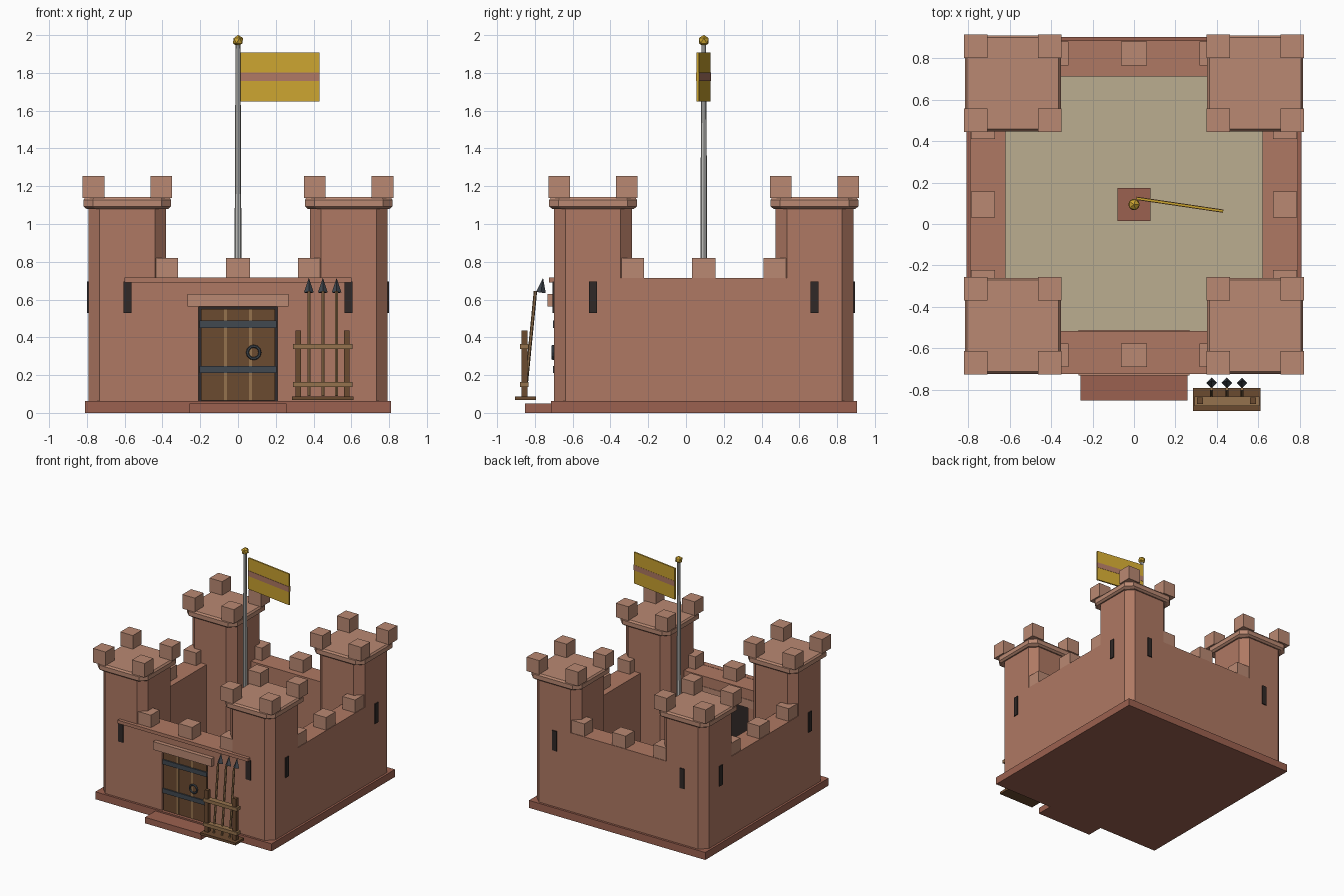
import bpy, bmesh, math
from mathutils import Vector

if "Cube" in bpy.data.objects:
    bpy.data.objects.remove(bpy.data.objects["Cube"])

CY = 0.094      # courtyard centre in y
T = 0.586       # tower offset from centre
H = 0.206       # tower half width
OUT = T + H     # outer wall face


def mat(name, r, g, b):
    m = bpy.data.materials.new(name)
    m.diffuse_color = (r, g, b, 1)
    m.use_nodes = True
    m.node_tree.nodes["Principled BSDF"].inputs["Base Color"].default_value = m.diffuse_color
    return m


WALL = mat("terracotta", .43, .19, .125)
CAP = mat("light_terracotta", .49, .25, .17)
BASE = mat("dark_terracotta", .33, .12, .08)
SAND = mat("sand", .50, .42, .28)
WOOD = mat("dark_wood", .147, .069, .03)
TRIM = mat("light_wood", .30, .17, .075)
IRON = mat("iron", .053, .065, .08)
DARK = mat("shadow", .03, .022, .02)
GOLD = mat("gold", .60, .37, .03)
STEEL = mat("pole_grey", .52, .52, .50)


def finish(name, bm, m):
    bmesh.ops.recalc_face_normals(bm, faces=bm.faces)
    me = bpy.data.meshes.new(name)
    bm.to_mesh(me)
    bm.free()
    me.materials.append(m)
    ob = bpy.data.objects.new(name, me)
    bpy.context.collection.objects.link(ob)
    return ob


def box(name, x0, x1, y0, y1, z0, z1, m):
    bm = bmesh.new()
    bmesh.ops.create_cube(bm, size=1)
    for v in bm.verts:
        v.co = ((x0 + x1) / 2 + v.co.x * (x1 - x0),
                (y0 + y1) / 2 + v.co.y * (y1 - y0),
                (z0 + z1) / 2 + v.co.z * (z1 - z0))
    return finish(name, bm, m)


def block(name, x, y, z0, z1, sx, sy, m):
    return box(name, x - sx / 2, x + sx / 2, y - sy / 2, y + sy / 2, z0, z1, m)


def chamfered_stack(name, x, y, rings, m):
    """Loft of chamfered squares; rings are (half width, chamfer, z)."""
    bm = bmesh.new()
    loops = []
    for h, c, z in rings:
        k = h - c
        pts = [(h, -k), (h, k), (k, h), (-k, h), (-h, k), (-h, -k), (-k, -h), (k, -h)]
        loops.append([bm.verts.new((x + a, y + b, z)) for a, b in pts])
    for lo, hi in zip(loops, loops[1:]):
        for i in range(8):
            j = (i + 1) % 8
            bm.faces.new((lo[i], lo[j], hi[j], hi[i]))
    bm.faces.new(loops[0])
    bm.faces.new(loops[-1])
    return finish(name, bm, m)


def rod(name, p, q, r0, r1, sides, m):
    p, q = Vector(p), Vector(q)
    bm = bmesh.new()
    bmesh.ops.create_cone(bm, cap_ends=True, segments=sides, radius1=r0, radius2=r1,
                          depth=(q - p).length)
    ob = finish(name, bm, m)
    ob.location = (p + q) / 2
    ob.rotation_euler = (q - p).to_track_quat('Z', 'Y').to_euler()
    return ob


# plinth, courtyard floor, doorstep
box("plinth", -.81, .81, CY - .81, CY + .81, 0, .062, BASE)
box("courtyard_floor", -.63, .63, CY - .63, CY + .63, .055, .07, SAND)
box("door_step", -.258, .258, -.853, -.70, 0, .05, BASE)

# curtain walls, the front one split around the doorway
TOP, IN = .715, .62
for s, n in ((-1, "left"), (1, "right")):
    x0, x1 = sorted((s * IN, s * OUT))
    box(n + "_wall", x0, x1, CY - T, CY + T, .06, TOP, WALL)
    x0, x1 = sorted((s * .208, s * T))
    box("front_wall_" + n, x0, x1, CY - OUT, CY - IN + .01, .06, TOP, WALL)
box("front_wall_over_door", -.208, .208, CY - OUT, CY - IN + .01, .56, TOP, WALL)
box("back_wall", -T, T, CY + IN, CY + OUT, .06, TOP, WALL)
box("front_string_course", -.6, .6, -.725, -.68, .69, TOP + .002, WALL)

# wall merlons
for d in (-.38, 0, .38):
    block("front_merlon", d, -.634, TOP, .82, .125, .115, CAP)
    block("back_merlon", d, CY + .73, TOP, .82, .125, .115, CAP)
    for s in (-1, 1):
        block("side_merlon", s * .73, CY + d, TOP, .82, .115, .125, CAP)

# corner towers with caps, merlons and arrow slits
for sx in (-1, 1):
    for sy in (-1, 1):
        x, y = sx * T, CY + sy * T
        chamfered_stack("tower", x, y, [(H, .06, .06), (H, .06, 1.085)], WALL)
        chamfered_stack("tower_cap", x, y, [(.216, .05, 1.08), (.232, .05, 1.093),
                                            (.232, .05, 1.128), (.222, .045, 1.142)], CAP)
        for a in (-1, 1):
            for b in (-1, 1):
                block("tower_merlon", x + a * .179, y + b * .179, 1.138, 1.255, .115, .115, CAP)
        block("arrow_slit", x, y + sy * H, .53, .695, .042, .016, DARK)
        block("arrow_slit", x + sx * H, y, .53, .695, .016, .042, DARK)

# door: dark recess, planks, battens, iron bands, ring, lintel
box("door_recess", -.208, .208, -.675, -.53, .06, .562, DARK)
for i in (-1, 0, 1):
    block("door_plank", i * .132, -.68, .065, .55, .128, .03, WOOD)
for x in (-.066, .066):
    block("door_batten", x, -.68, .065, .55, .018, .036, TRIM)
for z in (.23, .469):
    block("door_band", 0, -.69, z - .019, z + .019, .405, .03, IRON)
box("door_lintel", -.268, .268, -.732, -.512, .563, .63, CAP)
bpy.ops.mesh.primitive_torus_add(major_segments=12, minor_segments=6, major_radius=.033,
                                 minor_radius=.008, location=(.083, -.704, .32),
                                 rotation=(math.pi / 2, 0, 0))
ring = bpy.context.object
ring.name = "door_ring"
ring.data.materials.append(IRON)

# flagpole, finial and flag
block("pole_base", 0, CY, .06, .13, .16, .16, BASE)
rod("flagpole", (0, CY, .1), (0, CY, 1.95), .022, .013, 8, STEEL)
bm = bmesh.new()
bmesh.ops.create_icosphere(bm, subdivisions=1, radius=.031)
finial = finish("pole_finial", bm, GOLD)
finial.location = (0, CY, 1.97)
for n, t, z0, z1, m in (("flag", .012, 1.648, 1.907, GOLD), ("flag_stripe", .016, 1.757, 1.802, WALL)):
    ob = block(n, .212, 0, z0, z1, .424, t, m)
    ob.location = (.012, .124, 0)
    ob.rotation_euler.z = math.atan2(-.062, .42)

# spear rack in front of the right tower
box("rack_base", .285, .611, -.905, -.793, .068, .088, WOOD)
for x in (.319, .575):
    block("rack_post", x, -.855, .08, .435, .03, .032, WOOD)
for z in (.15, .352):
    block("rack_rail", .449, -.857, z - .014, z + .014, .314, .045, TRIM)
for x in (.375, .449, .522):
    rod("spear_shaft", (x, -.852, .09), (x, -.797, .645), .009, .009, 6, TRIM)
    rod("spear_head", (x, -.768, .637), (x, -.757, .715), .026, 0, 4, IRON)
